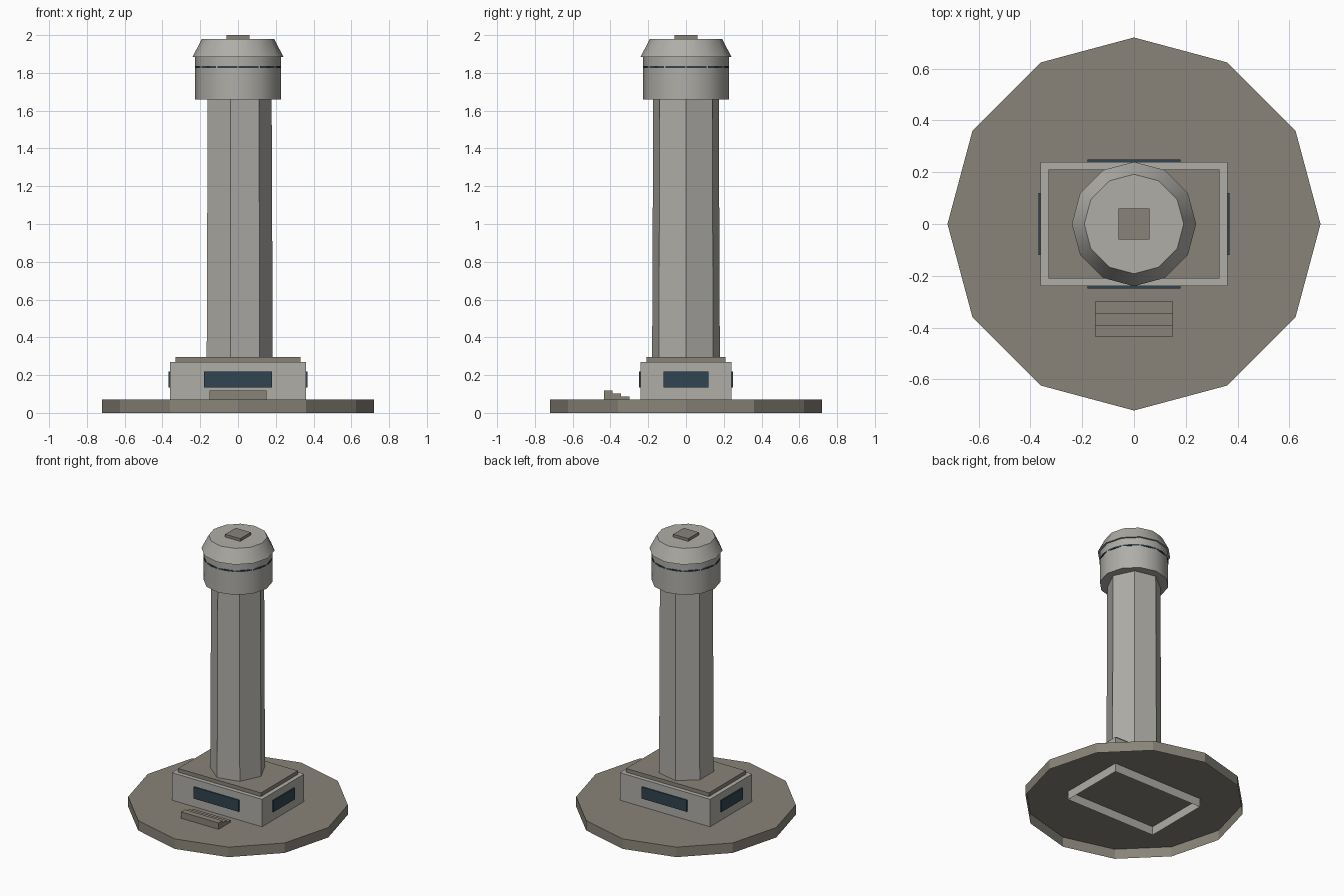
import bpy, bmesh, math
from mathutils import Matrix

cube = bpy.data.objects.get("Cube")
if cube:
    bpy.data.objects.remove(cube, do_unlink=True)


def material(name, rgb):
    m = bpy.data.materials.new(name)
    m.use_nodes = True
    m.diffuse_color = (*rgb, 1)
    m.node_tree.nodes["Principled BSDF"].inputs["Base Color"].default_value = (*rgb, 1)
    return m


stone = material("dark stone", (0.25, 0.23, 0.19))
concrete = material("light concrete", (0.43, 0.42, 0.39))
glass = material("dark glass", (0.03, 0.058, 0.082))


def finish(name, bm, mat, smooth=False):
    bmesh.ops.recalc_face_normals(bm, faces=bm.faces[:])
    mesh = bpy.data.meshes.new(name)
    bm.to_mesh(mesh)
    bm.free()
    mesh.materials.append(mat)
    obj = bpy.data.objects.new(name, mesh)
    bpy.context.collection.objects.link(obj)
    if smooth:
        bpy.ops.object.select_all(action='DESELECT')
        obj.select_set(True)
        bpy.context.view_layer.objects.active = obj
        bpy.ops.object.shade_smooth_by_angle(angle=math.radians(35))
    return obj


def drop_bottom(bm):
    low = min(v.co.z for v in bm.verts)
    faces = [f for f in bm.faces if all(v.co.z < low + 1e-4 for v in f.verts)]
    bmesh.ops.delete(bm, geom=faces, context='FACES_ONLY')


def box(name, x, y, z, mat, open_bottom=False):
    """Box from (min, max) ranges on each axis."""
    bm = bmesh.new()
    mid = [(a + b) / 2 for a, b in (x, y, z)]
    size = [b - a for a, b in (x, y, z)]
    bmesh.ops.create_cube(bm, size=1, matrix=Matrix.Translation(mid) @ Matrix.Diagonal((*size, 1)))
    if open_bottom:
        drop_bottom(bm)
    return finish(name, bm, mat)


def prism(name, sides, r_low, r_high, z, mat, smooth=False, open_bottom=False):
    """Prism or frustum with one corner on +x."""
    bm = bmesh.new()
    rings = []
    for r, h in ((r_low, z[0]), (r_high, z[1])):
        angles = [math.tau * i / sides for i in range(sides)]
        rings.append([bm.verts.new((r * math.cos(a), r * math.sin(a), h)) for a in angles])
    low, high = rings
    for i in range(sides):
        j = (i + 1) % sides
        bm.faces.new((low[i], low[j], high[j], high[i]))
    bm.faces.new(high)
    bm.faces.new(low[::-1])
    if open_bottom:
        drop_bottom(bm)
    return finish(name, bm, mat, smooth)


# Ground plinth and base building, both hollow underneath
prism("ground_plinth", 12, 0.72, 0.72, (0, 0.072), stone, open_bottom=True)
box("base_building", (-0.36, 0.36), (-0.24, 0.24), (0.01, 0.27), concrete, open_bottom=True)
box("base_roof", (-0.33, 0.33), (-0.21, 0.21), (0.27, 0.297), stone)

# Windows on all four walls
for name, s in (("front", -1), ("back", 1)):
    box(name + "_window", (-0.18, 0.18), sorted((s * 0.24, s * 0.249)), (0.135, 0.218), glass)
for name, s in (("right", -1), ("left", 1)):
    box(name + "_window", sorted((s * 0.36, s * 0.369)), (-0.12, 0.12), (0.135, 0.218), glass)

# Entrance steps
for i in range(3):
    y = -0.435 + i * 0.045
    box(f"step_{i + 1}", (-0.15, 0.15), (y, y + 0.045), (0.072, 0.118 - i * 0.015), stone)

# Tower shaft, lookout drum and cap
prism("tower_shaft", 7, 0.184, 0.178, (0.29, 1.68), concrete)
prism("lookout_drum", 12, 0.227, 0.227, (1.66, 1.89), concrete, smooth=True)
prism("slit_window_band", 24, 0.2265, 0.2265, (1.826, 1.836), glass)
prism("cap", 12, 0.24, 0.192, (1.885, 1.98), concrete, smooth=True)
box("roof_hatch", (-0.06, 0.06), (-0.06, 0.06), (1.975, 2.0), stone)
